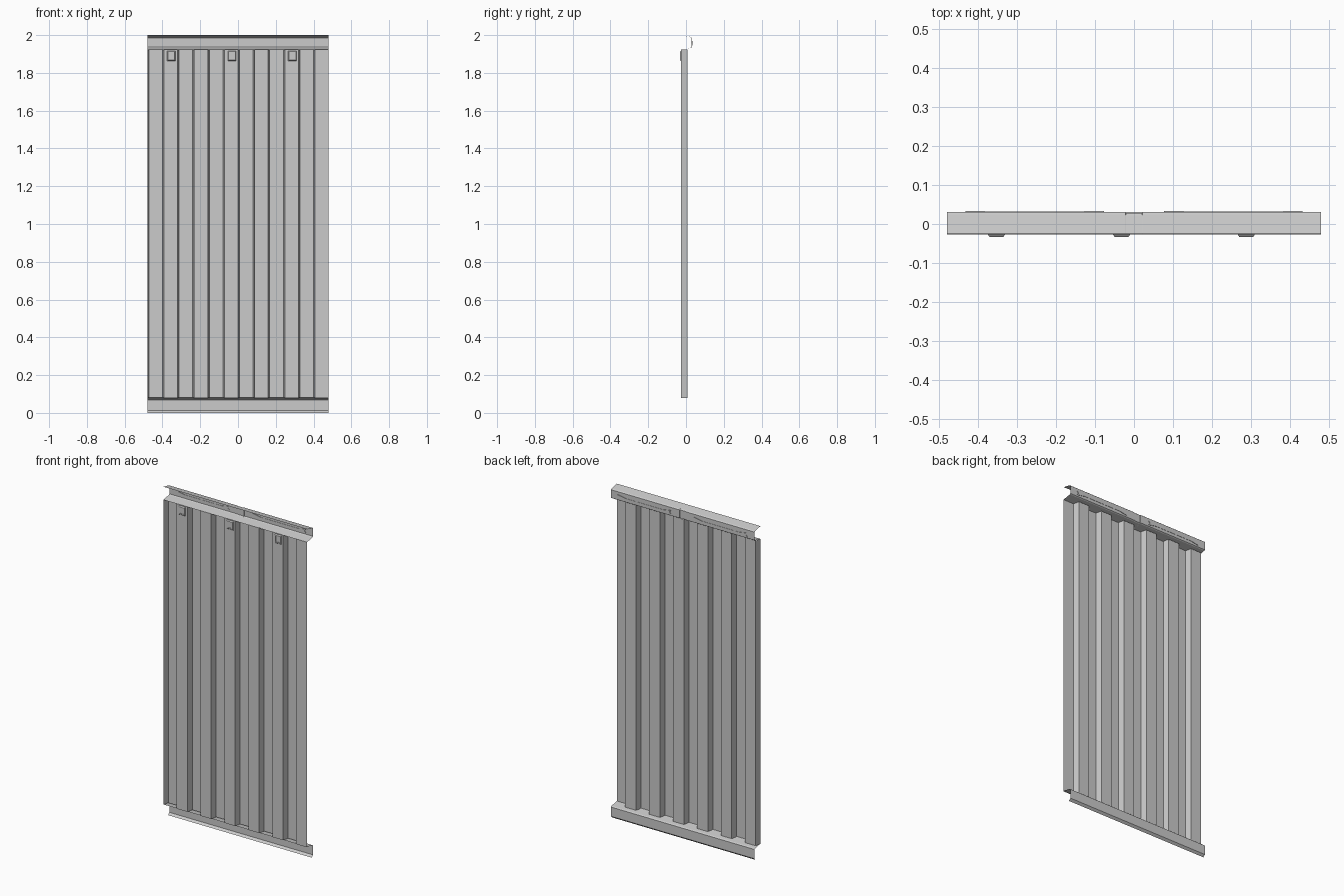
import bpy, bmesh

if "Cube" in bpy.data.objects:
    bpy.data.objects.remove(bpy.data.objects["Cube"])

HALF = 0.48


def make_object(name, verts, faces):
    mesh = bpy.data.meshes.new(name)
    mesh.from_pydata(verts, [], faces)
    mesh.update()
    obj = bpy.data.objects.new(name, mesh)
    bpy.context.collection.objects.link(obj)
    return obj


def loft(name, rows):
    """Skin a sheet through equally long rows of points."""
    n = len(rows[0])
    verts = [p for row in rows for p in row]
    faces = [(i * n + j, i * n + j + 1, (i + 1) * n + j + 1, (i + 1) * n + j)
             for i in range(len(rows) - 1) for j in range(n - 1)]
    return make_object(name, verts, faces)


def plate(name, outline, y0, y1):
    """Solid plate: an (x, z) outline given thickness along y."""
    n = len(outline)
    verts = [(x, y, z) for y in (y0, y1) for x, z in outline]
    faces = [tuple(range(n)), tuple(reversed(range(n, 2 * n)))]
    faces += [(i, i + n, (i + 1) % n + n, (i + 1) % n) for i in range(n)]
    obj = make_object(name, verts, faces)
    bm = bmesh.new()
    bm.from_mesh(obj.data)
    bmesh.ops.recalc_face_normals(bm, faces=bm.faces)
    bm.to_mesh(obj.data)
    bm.free()
    return obj


# Corrugated wall sheet: twelve steep steps between front and back flats
FRONT, BACK, STEP = -0.027, 0.009, 0.008
section = []
for k in range(12):
    x = -HALF + 0.08 * k
    y0, y1 = (FRONT, BACK) if k % 2 == 0 else (BACK, FRONT)
    section += [(x, y0), (x + STEP, y1)]
section.append((HALF, FRONT))
loft("corrugated_wall", [[(x, y, z) for x, y in section] for z in (0.08, 1.923)])

# Top rail: open channel, web slightly recessed around the centre joint
rows = []
for x, web in ((-HALF, 0.031), (-0.022, 0.031), (-0.021, 0.028),
               (0.021, 0.028), (0.022, 0.031), (HALF, 0.031)):
    rows.append([(x, -0.025, 2.0), (x, web - 0.006, 1.99), (x, web, 1.985),
                 (x, web, 1.936), (x, web - 0.006, 1.932), (x, -0.027, 1.922)])
loft("top_rail", rows)

# Bottom rail: sloped ledge, web and short lower lip
lower = [(-0.027, 0.082), (0.025, 0.073), (0.031, 0.068), (0.031, 0.012), (0.018, 0.0)]
loft("bottom_rail", [[(x, y, z) for y, z in lower] for x in (-HALF, HALF)])

# Stamped ribs in the top rail web: thin bars with flared ends
for side in (-1, 1):
    mid = side * 0.255
    plate("web_rib", [(mid - 0.15, 1.954), (mid + 0.15, 1.954),
                      (mid + 0.15, 1.958), (mid - 0.15, 1.958)], 0.0295, 0.0325)
    for d in (-1, 1):
        shape = [(0.127, 1.953), (0.178, 1.944), (0.168, 1.956),
                 (0.178, 1.968), (0.127, 1.959)]
        plate("rib_end", [(mid + d * u, z) for u, z in shape], 0.029, 0.034)

# Three ventilator covers: bevelled hollow hoods on the front flats
for cx in (-0.353, -0.032, 0.288):
    rings = []
    for w, top, bottom, y in ((0.022, 1.917, 1.863, FRONT), (0.018, 1.912, 1.868, -0.033),
                              (0.013, 1.907, 1.873, -0.033), (0.013, 1.907, 1.873, -0.030)):
        rings += [(cx - w, y, bottom), (cx + w, y, bottom), (cx + w, y, top), (cx - w, y, top)]
    faces = [(r * 4 + i, r * 4 + (i + 1) % 4, r * 4 + 4 + (i + 1) % 4, r * 4 + 4 + i)
             for r in range(3) for i in range(4)]
    make_object("ventilator_cover", rings, faces + [(12, 13, 14, 15)])
